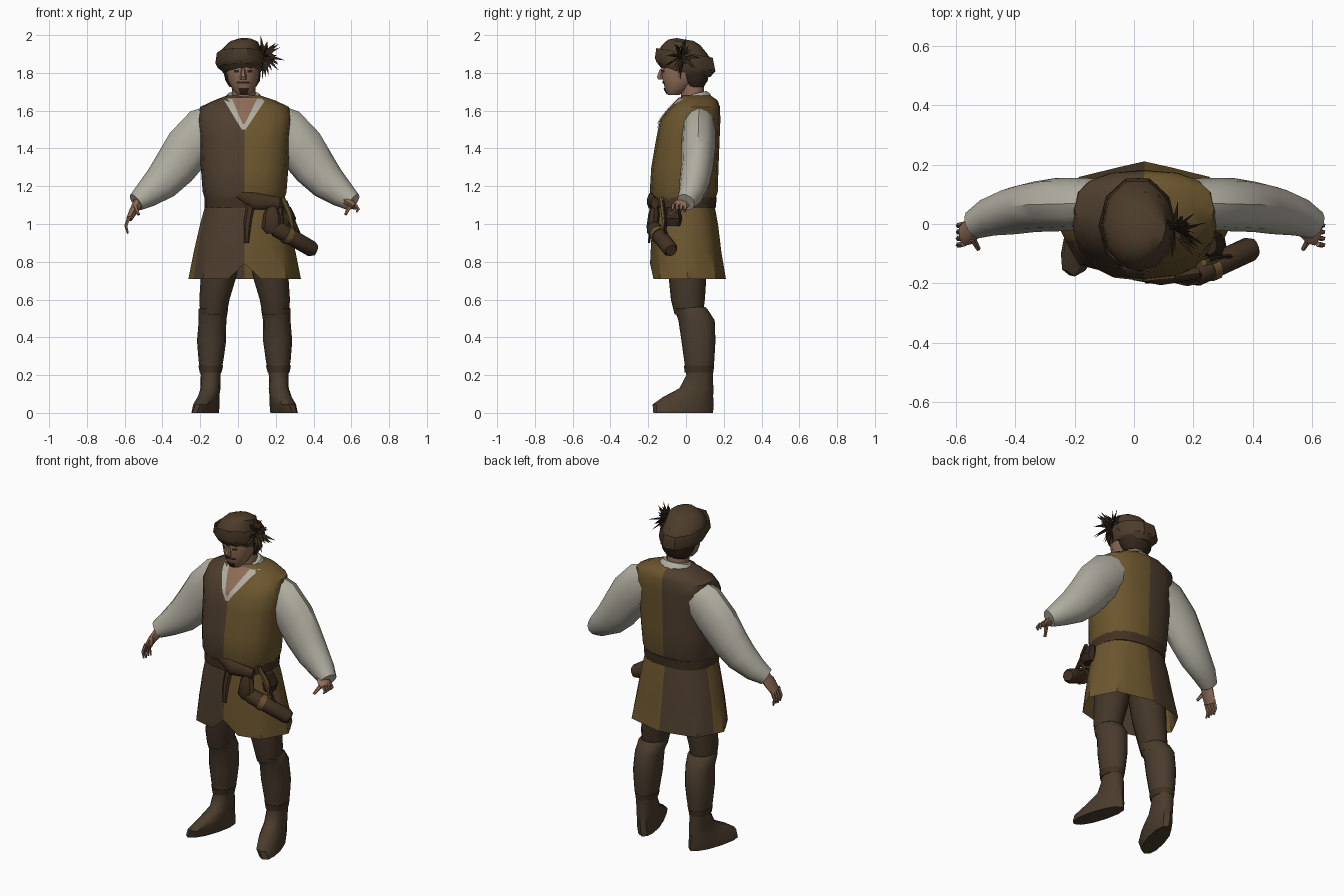
import bpy, bmesh, math, random
from mathutils import Vector
from mathutils.bvhtree import BVHTree

if "Cube" in bpy.data.objects:
    bpy.data.objects.remove(bpy.data.objects["Cube"])

random.seed(4)
CX = 0.035  # body centre line


def mat(name, r, g, b):
    m = bpy.data.materials.new(name)
    lin = [((c / 255 + 0.055) / 1.055) ** 2.4 for c in (r, g, b)]
    m.diffuse_color = (*lin, 1)
    m.use_nodes = True
    m.node_tree.nodes["Principled BSDF"].inputs["Base Color"].default_value = m.diffuse_color
    return m


BROWN = mat("dark brown cloth", 78, 62, 46)
OLIVE = mat("olive cloth", 108, 86, 46)
LINEN = mat("linen", 176, 173, 160)
SKIN = mat("skin", 142, 108, 86)
HOSE = mat("hose brown", 68, 54, 40)
BOOT = mat("boot leather", 74, 60, 45)
HAT = mat("hat brown", 76, 60, 42)
HAIR = mat("hair and feather", 50, 38, 27)
LEATHER = mat("belt leather", 66, 49, 33)


def finish(name, bm, mats, rule=None, angle=40):
    bmesh.ops.recalc_face_normals(bm, faces=bm.faces)
    if rule:
        for f in bm.faces:
            f.material_index = rule(f.calc_center_median())
    me = bpy.data.meshes.new(name)
    bm.to_mesh(me)
    bm.free()
    for m in mats:
        me.materials.append(m)
    ob = bpy.data.objects.new(name, me)
    bpy.context.collection.objects.link(ob)
    bpy.ops.object.select_all(action='DESELECT')
    ob.select_set(True)
    bpy.context.view_layer.objects.active = ob
    bpy.ops.object.shade_smooth_by_angle(angle=math.radians(angle))
    return ob


def skin_rings(bm, rings, caps):
    rows = [[bm.verts.new(p) for p in r] for r in rings]
    n = len(rows[0])
    for a, b in zip(rows, rows[1:]):
        for i in range(n):
            bm.faces.new((a[i], a[(i + 1) % n], b[(i + 1) % n], b[i]))
    if caps:
        bm.faces.new(rows[0])
        bm.faces.new(rows[-1])


def loft(name, rings, mats, sides=16, power=2.0, warp=None, rule=None, caps=True):
    """Stack of horizontal rounded rings: (cx, cy, z, rx, ry)."""
    out = []
    for cx, cy, z, rx, ry in rings:
        row = []
        for i in range(sides):
            a = 2 * math.pi * i / sides
            c, s = math.cos(a), math.sin(a)
            e = 2 / power
            p = Vector((cx + rx * math.copysign(abs(c) ** e, c) * (abs(c) > 1e-6),
                        cy + ry * math.copysign(abs(s) ** e, s) * (abs(s) > 1e-6), z))
            row.append(warp(p, a) if warp else p)
        out.append(row)
    bm = bmesh.new()
    skin_rings(bm, out, caps)
    return finish(name, bm, mats, rule)


def tube(name, path, m, sides=10):
    """Tube along a path: (x, y, z, in-plane radius, depth radius)."""
    pts = [Vector(p[:3]) for p in path]
    out = []
    for k, p in enumerate(path):
        t = (pts[min(k + 1, len(pts) - 1)] - pts[max(k - 1, 0)]).normalized()
        u = Vector((0, 1, 0)).cross(t).normalized()
        v = t.cross(u)
        out.append([pts[k] + u * p[3] * math.cos(a) + v * p[4] * math.sin(a)
                    for a in (2 * math.pi * i / sides for i in range(sides))])
    bm = bmesh.new()
    skin_rings(bm, out, True)
    return finish(name, bm, [m])


def patch(name, target, left, right, m, off=0.005, rows=8, cols=6):
    """Thin patch laid on the front of target between two (x, z) edges."""
    bm = bmesh.new()
    bm.from_mesh(target.data)
    tree = BVHTree.FromBMesh(bm)
    bm.free()
    bm = bmesh.new()
    grid = []
    for j in range(rows + 1):
        l = Vector(left[0]).lerp(Vector(left[1]), j / rows)
        r = Vector(right[0]).lerp(Vector(right[1]), j / rows)
        row = []
        for i in range(cols + 1):
            q = l.lerp(r, i / cols)
            hit = tree.ray_cast(Vector((q.x, -2, q.y)), Vector((0, 1, 0)))[0]
            row.append(bm.verts.new((q.x, (hit.y if hit else 0) - off, q.y)))
        grid.append(row)
    for a, b in zip(grid, grid[1:]):
        for i in range(cols):
            bm.faces.new((a[i], a[i + 1], b[i + 1], b[i]))
    return finish(name, bm, [m])


# Two-coloured doublet
half = lambda c: int(c.x > CX)
doublet = loft("doublet", [
    (CX, -.01, 1.10, .20, .155), (CX, -.012, 1.17, .222, .18), (CX, -.006, 1.30, .232, .178),
    (CX, .01, 1.45, .238, .168), (CX, .022, 1.55, .248, .16), (CX, .05, 1.62, .235, .13),
    (CX, .062, 1.655, .16, .105), (.03, .055, 1.68, .09, .075)],
    [BROWN, OLIVE], power=2.5, rule=half)


# Flared skirt with folds, front slit and one contrasting side panel
def fold(p, a):
    k = (1.13 - p.z) / 0.42
    f = 1 + 0.045 * k * math.cos(8 * a)
    front = abs(a - 1.5 * math.pi) < .05
    return Vector((CX + (p.x - CX) * f, p.y * f, p.z + (.08 if front and k > .9 else 0)))


def panel(c):
    a = math.degrees(math.atan2(c.y, c.x - CX)) % 360
    return int(c.x > CX or 165 < a < 195)


loft("skirt", [(CX, -.01, 1.13, .20, .155), (CX, -.005, 1.0, .232, .172),
               (CX, 0, .85, .262, .182), (CX, .01, .71, .285, .192)],
     [BROWN, OLIVE], sides=24, power=2.3, warp=fold, rule=panel, caps=False)

# Open shirt front, bare chest and collar
patch("shirt_opening", doublet, ((-.08, 1.665), (.02, 1.50)), ((.15, 1.665), (.04, 1.50)), LINEN, .005)
patch("bare_chest", doublet, ((-.035, 1.67), (.024, 1.53)), ((.105, 1.67), (.036, 1.53)), SKIN, .009)
loft("collar", [(.03, .05, 1.63, .11, .095), (.03, .045, 1.67, .1, .085), (.03, .04, 1.69, .085, .07)],
     [LINEN], sides=14, warp=lambda p, a: p + Vector((0, 0, .25 * (p.y - .05))))

# Head, neck, nose and hair
loft("neck", [(.03, .05, 1.6, .075, .07), (.03, .035, 1.68, .062, .062), (.03, .03, 1.78, .065, .065)], [SKIN], 12)
head = loft("head", [(.03, -.065, 1.683, .032, .03), (.03, -.05, 1.71, .058, .062), (.027, -.025, 1.76, .08, .1),
                     (.025, -.015, 1.82, .09, .118), (.02, -.005, 1.9, .088, .115)], [SKIN], 14)
loft("nose", [(.028, -.13, 1.765, .016, .02), (.028, -.135, 1.78, .018, .022), (.027, -.128, 1.82, .01, .012)],
     [SKIN], 6)
loft("hair", [(.025, .045, 1.725, .07, .05), (.025, .045, 1.76, .092, .072), (.02, .03, 1.82, .1, .098),
              (.02, .02, 1.88, .1, .1)], [HAIR], 14)
patch("chin_beard", head, ((.0, 1.72), (.012, 1.686)), ((.06, 1.72), (.048, 1.686)), HAIR, .006, 3, 4)
patch("moustache", head, ((-.005, 1.755), (-.012, 1.743)), ((.061, 1.755), (.068, 1.743)), HAIR, .005, 2, 4)
for s in (-1, 1):
    x = .027 + s * .036
    patch("eye", head, ((x - .013, 1.815), (x - .013, 1.803)), ((x + .013, 1.815), (x + .013, 1.803)),
          HAIR, .004, 1, 2)

# Tilted soft hat with a turned-up brim and a feather tuft
tilt = lambda p, a: p + Vector((0, 0, -.17 * p.y))
loft("hat", [(.02, 0, 1.80, .098, .128), (.015, -.002, 1.835, .122, .158), (.012, -.004, 1.885, .116, .145),
             (.016, -.01, 1.925, .1, .118), (.03, -.01, 1.96, .078, .085), (.035, -.005, 1.976, .04, .045)],
     [HAT], 12, warp=tilt)
loft("hat_brim", [(.015, -.002, 1.825, .122, .157), (.012, -.006, 1.85, .132, .167), (.012, -.008, 1.905, .124, .157)],
     [HAT], 10, warp=tilt, caps=False)
bm = bmesh.new()
root = Vector((.135, -.02, 1.885))
for i in range(48):
    d = Vector((random.uniform(-.25, 1), random.uniform(-.6, .6), random.uniform(-.6, 1))).normalized()
    side = d.cross(Vector((random.random(), -1, random.random()))).normalized() * .011
    tip = root + d * random.uniform(.05, .125)
    mid = root + d * .045 + Vector((0, 0, .006))
    a, b, c, e = [bm.verts.new(p) for p in (root, mid + side, tip, mid - side)]
    bm.faces.new((a, b, c, e))
finish("feather_tuft", bm, [HAIR])

# Sleeves, hands, legs and boots on both sides
for s, tag in ((-1, "right"), (1, "left")):
    X = lambda d: CX + s * d
    arm = [(.14, .07, 1.53, .11, .08), (.205, .068, 1.495, .13, .088), (.30, .065, 1.40, .126, .09),
           (.37, .058, 1.30, .115, .085), (.44, .045, 1.22, .098, .08), (.52, .025, 1.155, .072, .066),
           (.575, -.002, 1.115, .05, .05)]
    tube(tag + "_sleeve", [(X(p[0]), *p[1:]) for p in arm], LINEN, 12)
    drop = 1 if s < 0 else .35  # the left hand is mostly drawn into its cuff
    hand = [(.555, 0, 1.125, .03, .035), (.59, -.025, 1.125 - .06 * drop, .022, .045),
            (.612, -.035, 1.125 - .1 * drop, .016, .04)]
    tube(tag + "_hand", [(X(p[0]) - (.025 if s > 0 else 0), *p[1:]) for p in hand], SKIN, 8)
    for k in range(4):
        y, w = -.068 + .022 * k, X(.61) - (.025 if s > 0 else 0)
        z = 1.125 - .1 * drop
        tube(tag + "_finger", [(w, y, z + .015, .01, .01), (w + s * .018, y - .003, z - .035 * drop, .009, .009),
                               (w + s * .008, y - .006, z - (.07 + .006 * (k % 2)) * drop, .005, .005)], SKIN, 5)
    w = X(.58) - (.025 if s > 0 else 0)
    tube(tag + "_thumb", [(w, -.05, 1.09, .012, .012), (w - s * .02, -.085, 1.05, .008, .008)], SKIN, 5)

    loft(tag + "_thigh", [(X(.165), .015, .52, .07, .075), (X(.16), .01, .6, .08, .09),
                          (X(.138), .008, .72, .094, .1), (X(.115), .005, .95, .11, .12)], [HOSE], 12)
    splay = lambda p, a: p + Vector((s * max(0, .16 - p.z) / .16 * .28 * (.07 - p.y), 0, 0))
    loft(tag + "_boot", [(X(.185), -.015, .0, .056, .158), (X(.185), -.015, .045, .06, .162),
                         (X(.183), .012, .085, .056, .132), (X(.18), .055, .13, .053, .09),
                         (X(.18), .072, .2, .052, .07), (X(.178), .07, .28, .066, .08),
                         (X(.175), .066, .38, .077, .09), (X(.17), .056, .49, .073, .096),
                         (X(.165), .025, .55, .078, .088), (X(.163), .022, .56, .07, .08)],
         [BOOT], 12, power=2.2, warp=splay)
    loft(tag + "_ankle_strap", [(X(.18), .069, .215, .058, .076), (X(.179), .069, .25, .066, .08)],
         [LEATHER], 12)

# Belt, sash knot, pouches, knife and slung roll
loft("belt", [(CX, -.01, 1.085, .212, .167), (CX, -.01, 1.14, .212, .173)], [LEATHER], 20, 2.4)
tube("sash_knot", [(.0, -.178, 1.16, .02, .012), (.09, -.185, 1.12, .045, .022), (.22, -.165, 1.11, .03, .02)], LEATHER)
tube("sash_tail", [(.07, -.18, 1.12, .025, .012), (.05, -.19, 1.0, .02, .01), (.045, -.195, .9, .012, .006)], LEATHER, 6)
loft("belt_pouch", [(.18, -.175, .95, .03, .02), (.18, -.178, .98, .055, .032), (.18, -.17, 1.05, .045, .03),
                    (.18, -.165, 1.1, .025, .02)], [LEATHER], 8)
tube("slung_roll", [(.19, -.175, .985, .03, .03), (.205, -.17, .975, .043, .042), (.39, -.085, .868, .042, .042),
                    (.41, -.078, .86, .03, .03)], LEATHER, 10)
tube("roll_band", [(.25, -.15, .949, .048, .047), (.275, -.139, .935, .048, .047)], OLIVE, 10)
tube("roll_strap", [(.25, -.12, 1.12, .012, .008), (.29, -.11, 1.02, .012, .008), (.34, -.11, .9, .012, .008)], HAIR, 6)
tube("knife_handle", [(.235, -.13, 1.14, .012, .012), (.27, -.12, 1.06, .016, .014), (.29, -.11, .98, .01, .01)], OLIVE, 6)
loft("side_pouch", [(.265, -.07, .99, .03, .04), (.268, -.07, 1.03, .04, .05), (.255, -.07, 1.09, .025, .035)],
     [HAIR], 8)
